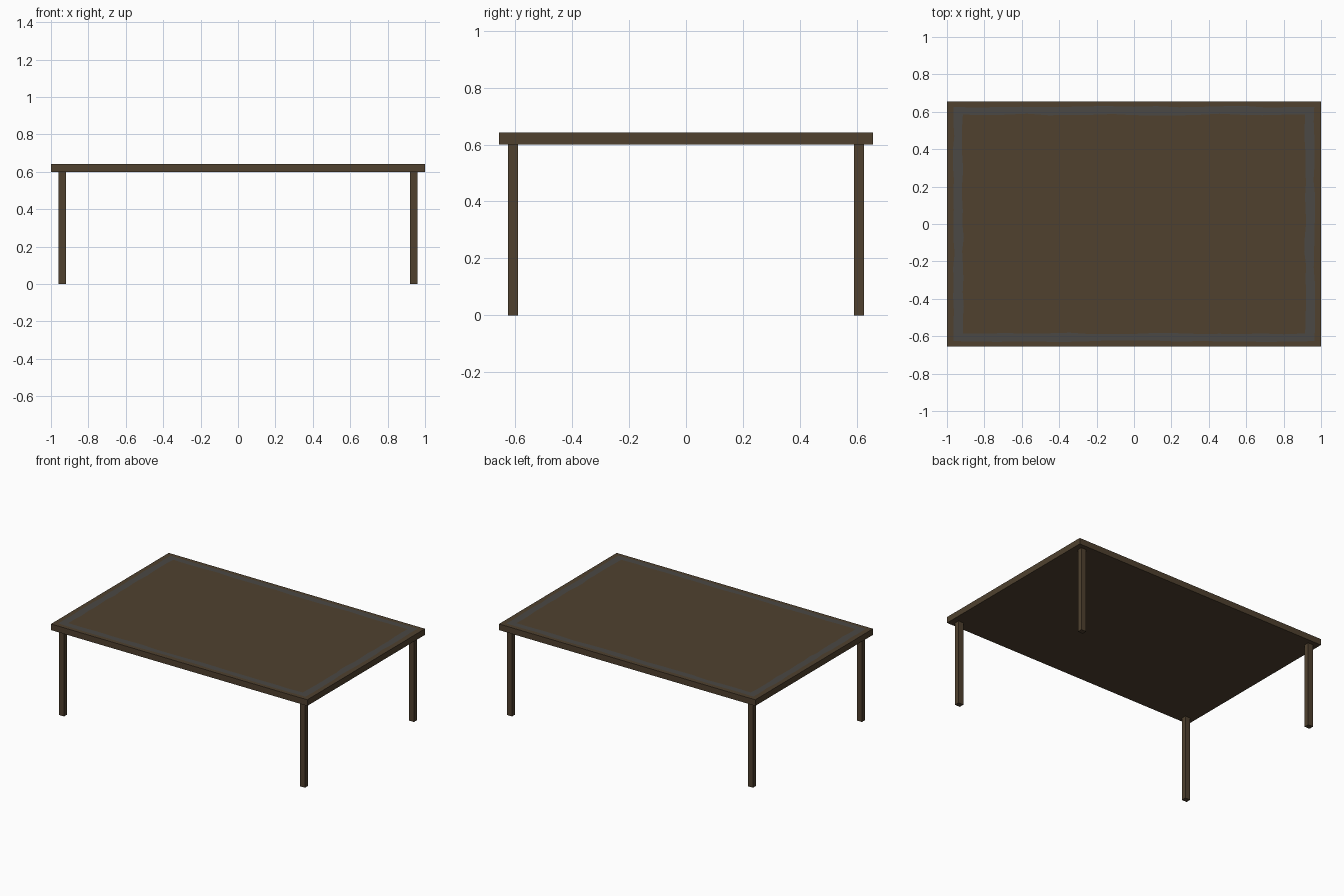
import bpy, bmesh, random

if "Cube" in bpy.data.objects:
    bpy.data.objects.remove(bpy.data.objects["Cube"])
random.seed(4)


def material(name, color):
    m = bpy.data.materials.new(name)
    m.diffuse_color = (*color, 1)
    m.use_nodes = True
    m.node_tree.nodes["Principled BSDF"].inputs["Base Color"].default_value = m.diffuse_color
    return m


wood = material("dark_brown_wood", (0.080, 0.053, 0.028))
grey = material("grey_border", (0.070, 0.065, 0.058))


def finish(name, bm, mat):
    me = bpy.data.meshes.new(name)
    bmesh.ops.recalc_face_normals(bm, faces=bm.faces[:])
    bm.to_mesh(me)
    bm.free()
    me.materials.append(mat)
    ob = bpy.data.objects.new(name, me)
    bpy.context.collection.objects.link(ob)
    return ob


def box(name, center, size, mat):
    bm = bmesh.new()
    bmesh.ops.create_cube(bm, size=1)
    for v in bm.verts:
        v.co = [c + s * p for c, s, p in zip(center, size, v.co)]
    return finish(name, bm, mat)


# Table top
TOP = 0.643
box("table_top", (0, 0, (0.60 + TOP) / 2), (2.0, 1.312, TOP - 0.60), wood)

# Four legs
for sx, xn in ((-1, "left"), (1, "right")):
    for sy, yn in ((-1, "front"), (1, "back")):
        box(f"{yn}_{xn}_leg", (sx * 0.94, sy * 0.607, 0.30),
            (0.04, 0.035, 0.60), wood)

# Hand-painted border: a thin band with slightly wavy edges
STEPS = 16


def wavy_loop(bm, hx, hy):
    corners = [(-hx, -hy), (hx, -hy), (hx, hy), (-hx, hy)]
    loop = []
    for i, (ax, ay) in enumerate(corners):
        bx, by = corners[(i + 1) % 4]
        for k in range(STEPS):
            t = k / STEPS
            j = random.uniform(-0.005, 0.005) if k else 0
            x, y = ax + (bx - ax) * t, ay + (by - ay) * t
            x, y = (x, y + j) if i % 2 == 0 else (x + j, y)
            loop.append(bm.verts.new((x, y, TOP + 0.0015)))
    return loop


bm = bmesh.new()
outer = wavy_loop(bm, 0.964, 0.626)
inner = wavy_loop(bm, 0.915, 0.585)
n = len(outer)
for i in range(n):
    j = (i + 1) % n
    bm.faces.new((outer[i], outer[j], inner[j], inner[i]))
finish("painted_border", bm, grey)
